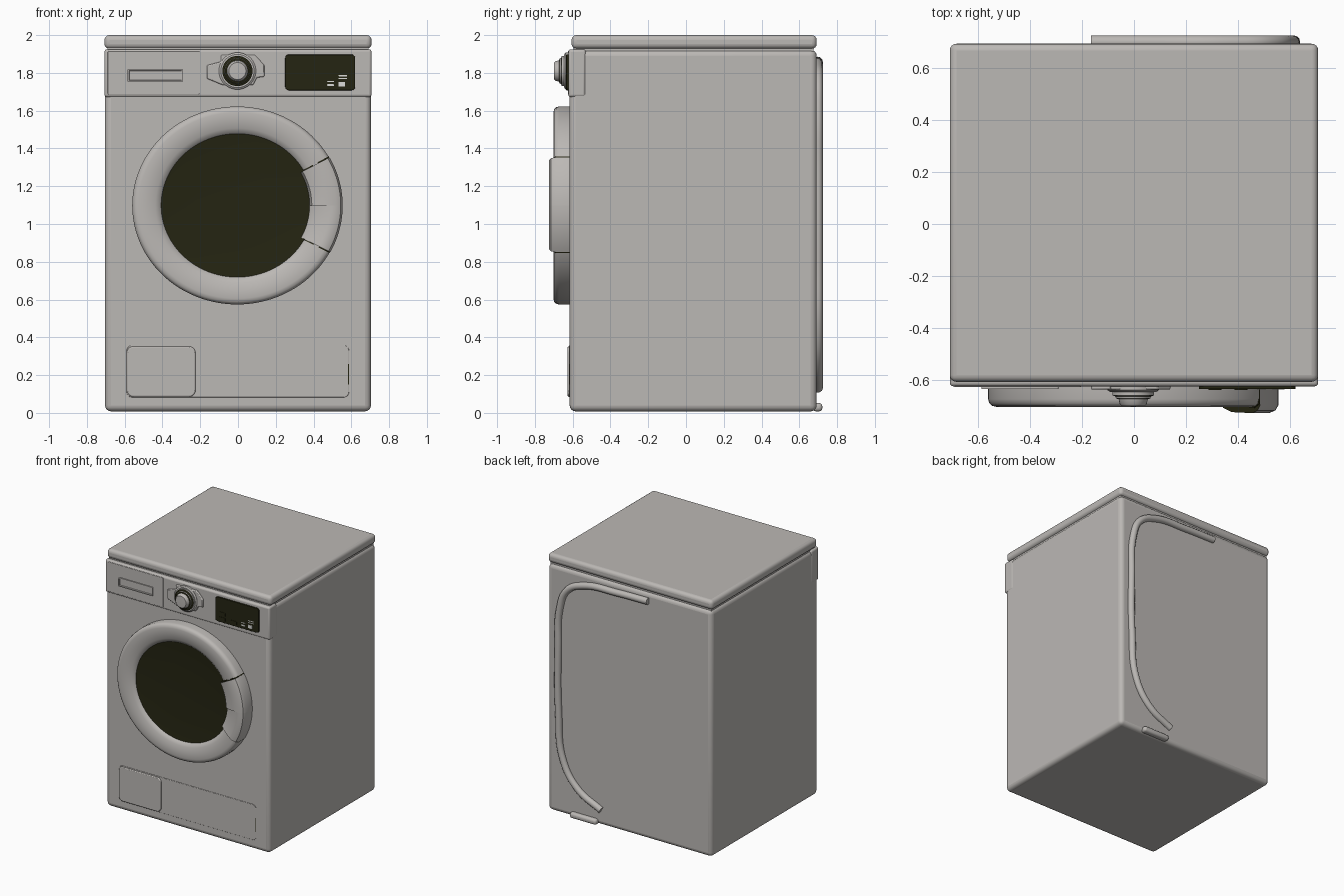
import bpy, bmesh, math

if "Cube" in bpy.data.objects:
    bpy.data.objects.remove(bpy.data.objects["Cube"])


def material(name, rgb):
    m = bpy.data.materials.new(name)
    m.diffuse_color = (*rgb, 1)
    m.use_nodes = True
    m.node_tree.nodes["Principled BSDF"].inputs["Base Color"].default_value = m.diffuse_color
    return m


GREY = material("warm light grey", (0.50, 0.48, 0.46))
DARK = material("dark olive glass", (0.018, 0.018, 0.006))
WHITE = material("display white", (0.72, 0.72, 0.70))


def finish(bm, name, mats, bevel=0, segs=3, angle=35):
    bmesh.ops.recalc_face_normals(bm, faces=bm.faces)
    me = bpy.data.meshes.new(name)
    bm.to_mesh(me)
    bm.free()
    ob = bpy.data.objects.new(name, me)
    bpy.context.collection.objects.link(ob)
    for m in mats:
        me.materials.append(m)
    if bevel:
        mod = ob.modifiers.new("soft edges", 'BEVEL')
        mod.width, mod.segments = bevel, segs
        mod.limit_method, mod.angle_limit = 'ANGLE', math.radians(40)
    bpy.ops.object.select_all(action='DESELECT')
    ob.select_set(True)
    bpy.context.view_layer.objects.active = ob
    bpy.ops.object.shade_smooth_by_angle(angle=math.radians(angle))
    return ob


def box(name, x, y, z, mat=GREY, bevel=0.0):
    """Box from (min, max) ranges."""
    bm = bmesh.new()
    bmesh.ops.create_cube(bm, size=1)
    for v in bm.verts:
        for i, r in enumerate((x, y, z)):
            v.co[i] = r[0] if v.co[i] < 0 else r[1]
    return finish(bm, name, [mat], bevel, 4)


def rounded(x0, x1, z0, z1, r, n=5):
    """Rounded rectangle outline in the xz plane."""
    pts = []
    for cx, cz, a0 in ((x1 - r, z1 - r, 0), (x0 + r, z1 - r, 90),
                       (x0 + r, z0 + r, 180), (x1 - r, z0 + r, 270)):
        for i in range(n + 1):
            a = math.radians(a0 + 90 * i / n)
            pts.append((cx + r * math.cos(a), cz + r * math.sin(a)))
    return pts


def plate(name, pts, back, front, mat=GREY, bevel=0.0, recess=None):
    """Outline extruded along y; recess = (rim width, depth)."""
    bm = bmesh.new()
    rings = [[bm.verts.new((x, y, z)) for x, z in pts] for y in (back, front)]
    n = len(pts)
    for i in range(n):
        j = (i + 1) % n
        bm.faces.new((rings[0][i], rings[0][j], rings[1][j], rings[1][i]))
    bm.faces.new(rings[0])
    face = bm.faces.new(rings[1])
    bm.normal_update()
    if recess:
        bmesh.ops.inset_region(bm, faces=[face], thickness=recess[0])
        bmesh.ops.inset_region(bm, faces=[face], thickness=0.003)
        for v in face.verts:
            v.co.y += recess[1]
    return finish(bm, name, [mat], bevel, 2)


def lathe(name, prof, centre, sx=1, sz=1, a0=0, a1=360, n=72, mats=(GREY,),
          rule=None, cap=None, closed=False, bevel=0):
    """Revolve (radius, y) points about the y direction, optionally part way."""
    bm = bmesh.new()
    full = a1 - a0 >= 360
    rows = []
    for k in range(n if full else n + 1):
        a = math.radians(a0 + (a1 - a0) * k / n)
        rows.append([bm.verts.new((centre[0] + r * sx * math.cos(a), y,
                                   centre[1] + r * sz * math.sin(a))) for r, y in prof])
    m = len(prof)
    for k in range(n):
        p, q = rows[k], rows[(k + 1) % len(rows)]
        for i in range(m if closed else m - 1):
            j = (i + 1) % m
            f = bm.faces.new((p[i], p[j], q[j], q[i]))
            f.material_index = rule(i) if rule else 0
    if cap is not None:
        for row in (rows[0], rows[-1]):
            bm.faces.new(row).material_index = cap
    bmesh.ops.remove_doubles(bm, verts=bm.verts, dist=1e-5)
    return finish(bm, name, mats, bevel, 2)


# Cabinet, lid and control panel
box("cabinet", (-0.704, 0.704), (-0.616, 0.692), (0.008, 1.922), bevel=0.032)
box("cabinet_core", (-0.69, 0.69), (-0.595, 0.675), (1.85, 1.95))
box("lid", (-0.707, 0.707), (-0.606, 0.692), (1.928, 2.0), bevel=0.026)
box("control_panel", (-0.707, 0.707), (-0.623, -0.53), (1.672, 1.925), bevel=0.014)

# Detergent drawer with recessed handle
plate("drawer_front", rounded(-0.69, -0.203, 1.685, 1.915, 0.008), -0.61, -0.626, bevel=0.002)
plate("drawer_handle", rounded(-0.585, -0.29, 1.752, 1.820, 0.006), -0.615, -0.634,
      recess=(0.008, 0.007))

# Display with small icons
plate("display", rounded(0.25, 0.62, 1.708, 1.897, 0.018), -0.61, -0.634, DARK, 0.002)
for k, (x, z, w, h) in enumerate(((0.49, 1.735, 0.035, 0.010), (0.55, 1.740, 0.035, 0.026),
                                  (0.49, 1.755, 0.035, 0.006), (0.555, 1.785, 0.045, 0.006),
                                  (0.555, 1.770, 0.045, 0.005))):
    plate(f"display_icon_{k}", rounded(x - w / 2, x + w / 2, z - h / 2, z + h / 2, 0.002, 2),
          -0.632, -0.636, WHITE)
for k, (x, z) in enumerate(((0.31, 1.775), (0.31, 1.735), (0.41, 1.735))):
    plate(f"display_button_{k}", rounded(x - 0.025, x + 0.025, z - 0.014, z + 0.014, 0.004, 2),
          -0.632, -0.637, DARK)

# Programme dial on its winged plate
plate("dial_plate", [(-0.165, 1.77), (-0.08, 1.735), (0.08, 1.735), (0.10, 1.775),
                     (0.14, 1.78), (0.14, 1.84), (0.09, 1.895), (-0.09, 1.895),
                     (-0.09, 1.86), (-0.165, 1.84)], -0.61, -0.636, bevel=0.006)
lathe("dial", [(0.098, -0.615), (0.098, -0.638), (0.088, -0.645), (0.080, -0.645),
               (0.080, -0.658), (0.068, -0.662), (0.066, -0.670), (0.056, -0.672),
               (0.052, -0.690), (0.045, -0.698), (0, -0.700)], (-0.003, 1.81), n=48,
      mats=(GREY, DARK), rule=lambda i: 1 if i in (4, 6) else 0)

# Door: oval ring, dished glass and grip
C = (-0.004, 1.098)
lathe("door_ring", [(1.0, -0.60), (1.0, -0.672), (0.992, -0.688), (0.972, -0.698),
                    (0.94, -0.702), (0.86, -0.700), (0.78, -0.692), (0.735, -0.680),
                    (0.712, -0.662), (0.705, -0.62)], C, 0.556, 0.524, n=96)
lathe("door_glass", [(0.728, -0.672), (0.66, -0.668), (0.4, -0.660), (0, -0.657)],
      C, 0.556, 0.524, n=96, mats=(DARK,))
grip = [(1.004, -0.61), (1.004, -0.695), (0.985, -0.715), (0.94, -0.726)]
for label, inner, a0, a1 in (
        ("upper", [(0.78, -0.722), (0.71, -0.705), (0.69, -0.67), (0.69, -0.61)], 0, 29),
        ("lower", [(0.88, -0.722), (0.74, -0.694), (0.69, -0.67), (0.69, -0.61)], -28, 0)):
    lathe(f"door_grip_{label}", grip + inner, C, 0.556, 0.524, a0, a1, 12,
          (GREY, DARK), cap=1 if label == "upper" else 0, closed=True)
# Dark gaps at the grip ends
for a in (29.3, -28.3):
    lathe("grip_gap", [(1.001, -0.61), (1.001, -0.69), (0.96, -0.706), (0.73, -0.69),
                       (0.70, -0.61)], C, 0.556, 0.524, a - 0.4, a + 0.4, 2,
          (DARK,), cap=0, closed=True)

# Kick panel and filter cover
plate("kick_panel", rounded(-0.59, 0.588, 0.082, 0.358, 0.03), -0.60, -0.6185, bevel=0.002)
plate("filter_cover", rounded(-0.588, -0.225, 0.085, 0.352, 0.035), -0.60, -0.627, bevel=0.006)
box("kick_seam", (0.582, 0.587), (-0.61, -0.6195), (0.15, 0.26), DARK)

# Drain hose on the back, and its outlet
cu = bpy.data.curves.new("drain_hose", 'CURVE')
cu.dimensions = '3D'
cu.bevel_depth, cu.bevel_resolution, cu.resolution_u = 0.026, 4, 8
cu.use_fill_caps = True
path = [(0.24, 0.13), (0.44, 0.24), (0.565, 0.43), (0.605, 0.80), (0.608, 1.30),
        (0.595, 1.60), (0.53, 1.76), (0.38, 1.835), (0.10, 1.855), (-0.165, 1.86)]
sp = cu.splines.new('BEZIER')
sp.bezier_points.add(len(path) - 1)
for p, (x, z) in zip(sp.bezier_points, path):
    p.co = (x, 0.698, z)
    p.handle_left_type = p.handle_right_type = 'AUTO'
cu.materials.append(GREY)
bpy.context.collection.objects.link(bpy.data.objects.new("drain_hose", cu))
box("hose_outlet", (0.27, 0.50), (0.67, 0.722), (0.008, 0.052), bevel=0.018)
